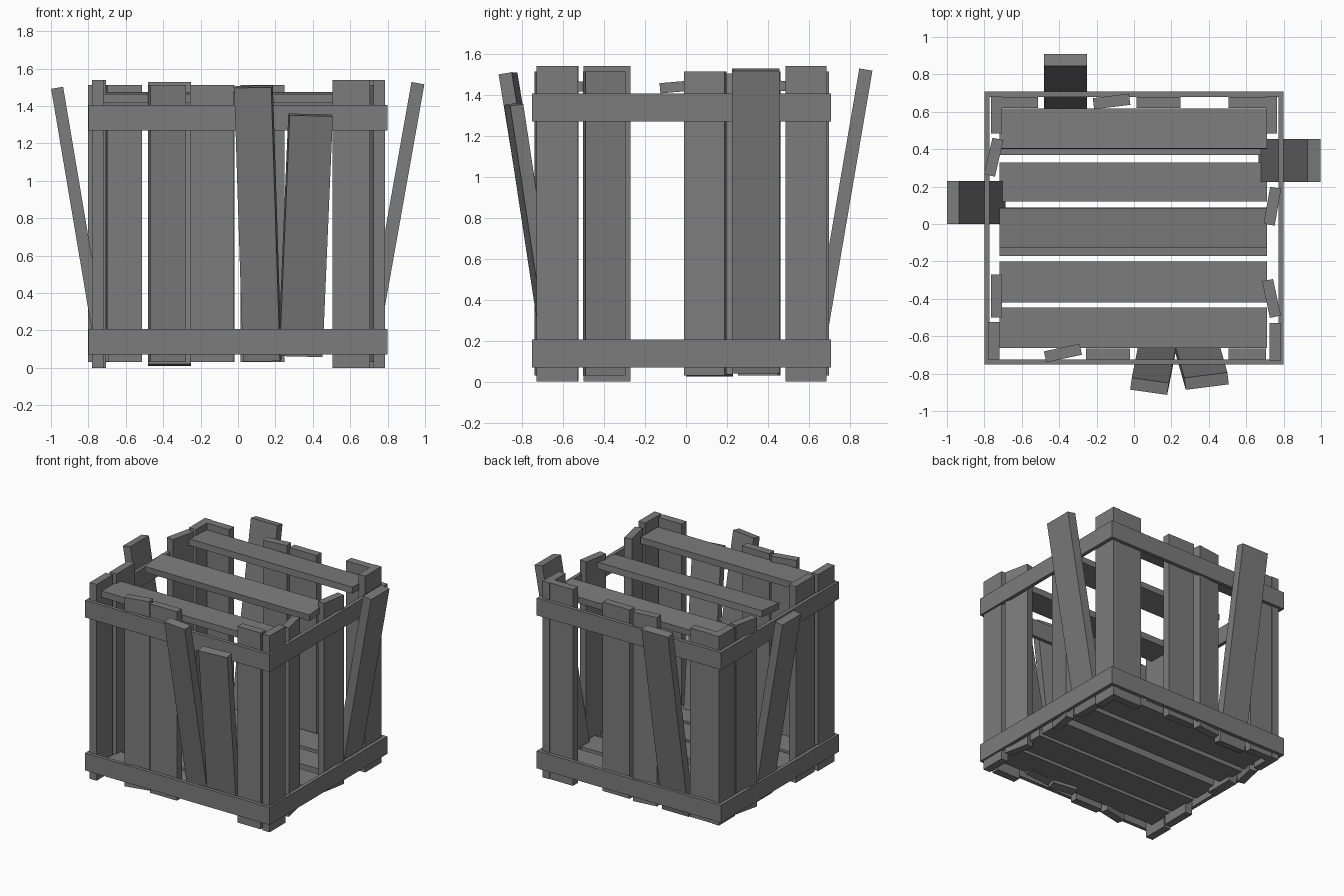
import bpy, bmesh
from math import sin, cos, radians
from mathutils import Vector, Matrix

cube = bpy.data.objects.get("Cube")
if cube:
    bpy.data.objects.remove(cube, do_unlink=True)

wood = bpy.data.materials.new("grey_wood")
wood.use_nodes = True
GREY = (0.2, 0.2, 0.2, 1)
wood.diffuse_color = GREY
wood.node_tree.nodes["Principled BSDF"].inputs["Base Color"].default_value = GREY


def finish(name, bm):
    bmesh.ops.recalc_face_normals(bm, faces=bm.faces)
    mesh = bpy.data.meshes.new(name)
    bm.to_mesh(mesh)
    bm.free()
    mesh.materials.append(wood)
    bpy.context.collection.objects.link(bpy.data.objects.new(name, mesh))


def board(name, start, end, width, yaw=0.0, thick=0.06):
    """Plank from start to end; yaw turns its width direction about z."""
    a, b = Vector(start), Vector(end)
    along = (b - a).normalized()
    side = Vector((cos(radians(yaw)), sin(radians(yaw)), 0))
    side = (side - along * side.dot(along)).normalized()
    out = along.cross(side)
    turn = Matrix((side, out, along)).transposed().to_4x4()
    size = Matrix.Diagonal((width, thick, (b - a).length, 1))
    bm = bmesh.new()
    bmesh.ops.create_cube(bm, size=1, matrix=Matrix.Translation((a + b) / 2) @ turn @ size)
    finish(name, bm)


def upright(name, x, y, width, yaw, tall):
    low, high = (0.0, 1.54) if tall else (0.03, 1.512)
    board(name, (x, y, low), (x, y, high), width, yaw)


def band(name, low, high):
    """Rectangular hoop around the crate."""
    bm = bmesh.new()
    rings = []
    for z, inset in ((low, 0), (high, 0), (high, 0.028), (low, 0.028)):
        x, y0, y1 = 0.8 - inset, -0.752 + inset, 0.708 - inset
        rings.append([bm.verts.new(p) for p in ((-x, y0, z), (x, y0, z), (x, y1, z), (-x, y1, z))])
    for i, ring in enumerate(rings):
        after = rings[(i + 1) % 4]
        for j in range(4):
            k = (j + 1) % 4
            bm.faces.new((ring[j], ring[k], after[k], after[j]))
    finish(name, bm)


band("lower_band", 0.07, 0.207)
band("upper_band", 1.27, 1.405)

# Upright planks on the four sides
for i, (x, y, w, yaw, tall) in enumerate([
        (-0.38, -0.69, 0.195, 12, False), (-0.14, -0.695, 0.235, 0, False),
        (0.605, -0.695, 0.2, 0, True)]):
    upright(f"front_plank_{i}", x, y, w, yaw, tall)
for i, (x, y, w, yaw, tall) in enumerate([
        (-0.615, 0.65, 0.205, 0, False), (-0.12, 0.655, 0.195, 7, False),
        (0.13, 0.65, 0.235, 0, False), (0.605, 0.65, 0.2, 0, True)]):
    upright(f"back_plank_{i}", x, y, w, yaw, tall)
for i, (x, y, w, yaw, tall) in enumerate([
        (0.755, -0.63, 0.2, 90, True), (0.735, -0.398, 0.2, 102, False),
        (0.74, 0.095, 0.2, 80, False), (0.735, 0.585, 0.2, 90, True)]):
    upright(f"left_plank_{i}", x, y, w, yaw, tall)
for i, (x, y, w, yaw, tall) in enumerate([
        (-0.75, -0.625, 0.2, 90, True), (-0.735, -0.385, 0.23, 90, True),
        (-0.75, 0.357, 0.2, 77, False), (-0.735, 0.585, 0.2, 90, False)]):
    upright(f"right_plank_{i}", x, y, w, yaw, tall)

# Loose planks leaning outwards
board("right_loose_plank", (-0.72, 0.115, 0.03), (-0.967, 0.115, 1.497), 0.23, 90, 0.065)
board("left_loose_plank", (0.70, 0.34, 0.045), (0.962, 0.34, 1.522), 0.23, 90, 0.07)
board("back_loose_plank", (-0.365, 0.62, 0.015), (-0.365, 0.877, 1.522), 0.23, 0, 0.065)
board("front_loose_plank", (0.13, -0.63, 0.04), (0.083, -0.868, 1.503), 0.2, -8, 0.065)
board("front_short_plank", (0.333, -0.645, 0.065), (0.388, -0.84, 1.352), 0.232, 7, 0.065)

# Floor boards
for i, (y0, y1) in enumerate([(-0.66, -0.45), (-0.42, -0.2), (-0.17, 0.05), (0.12, 0.33), (0.37, 0.6)]):
    y = (y0 + y1) / 2
    board(f"floor_board_{i}", (-0.72, y, 0.1), (0.71, y, 0.1), y1 - y0, 90, 0.055)

# Slightly twisted lid slats
for i, (y, tilt) in enumerate([(-0.555, 0), (-0.02, 5), (0.51, -3)]):
    bm = bmesh.new()
    place = Matrix.Translation((-0.005, y, 1.44)) @ Matrix.Rotation(radians(tilt), 4, "X")
    bmesh.ops.create_cube(bm, size=1, matrix=place @ Matrix.Diagonal((1.43, 0.215, 0.05, 1)))
    finish(f"lid_slat_{i}", bm)
